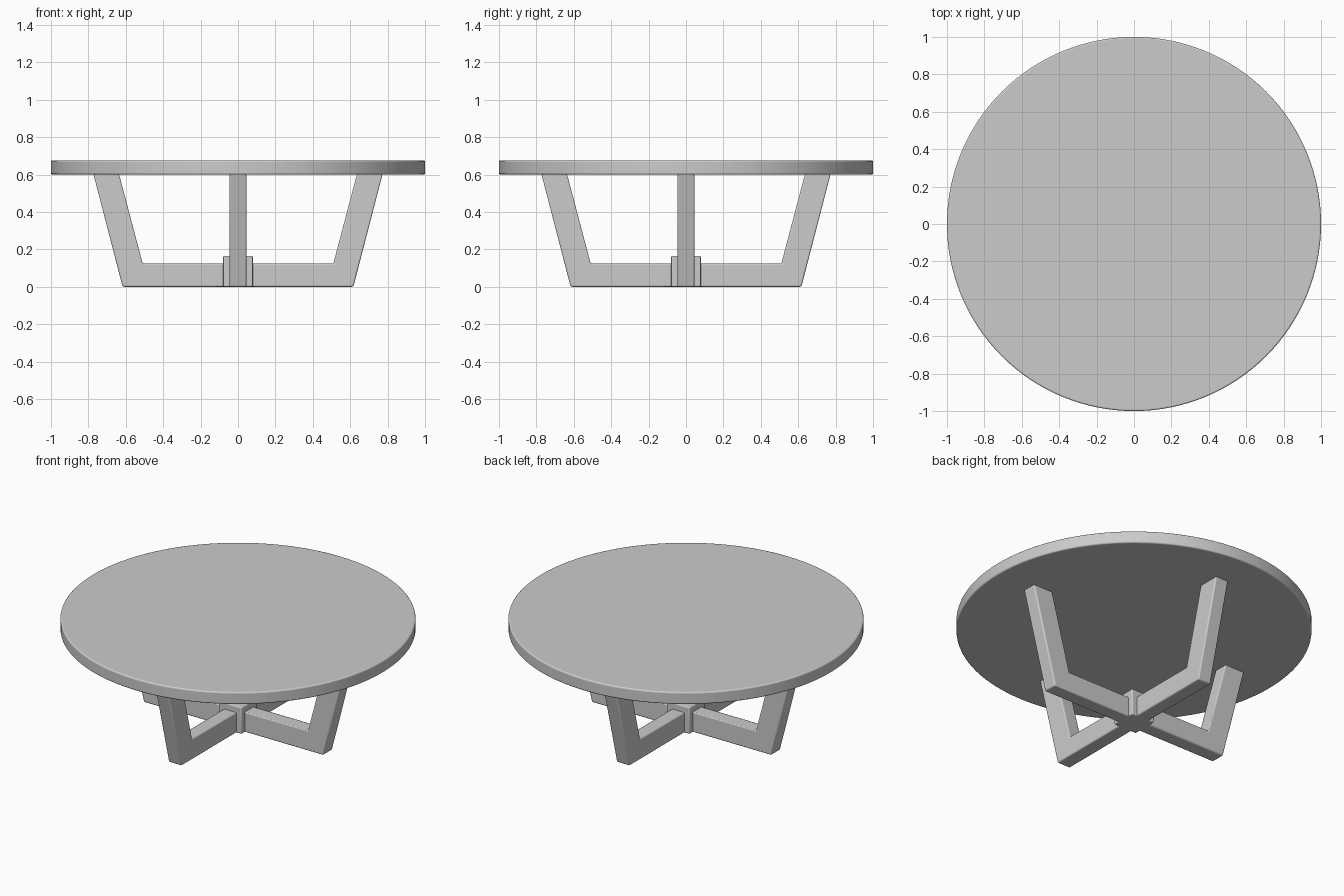
import bpy, bmesh, math

if "Cube" in bpy.data.objects:
    bpy.data.objects.remove(bpy.data.objects["Cube"])


def finish(name, bm, bevel):
    bmesh.ops.recalc_face_normals(bm, faces=bm.faces)
    mesh = bpy.data.meshes.new(name)
    bm.to_mesh(mesh)
    bm.free()
    ob = bpy.data.objects.new(name, mesh)
    bpy.context.collection.objects.link(ob)
    mod = ob.modifiers.new("soft_edges", 'BEVEL')
    mod.width = bevel
    mod.segments = 3
    mod.limit_method = 'ANGLE'
    mod.angle_limit = math.radians(30)
    bpy.ops.object.select_all(action='DESELECT')
    ob.select_set(True)
    bpy.context.view_layer.objects.active = ob
    bpy.ops.object.shade_smooth_by_angle(angle=math.radians(35))
    return ob


# Round table top
bm = bmesh.new()
bmesh.ops.create_cone(bm, cap_ends=True, segments=128, radius1=1, radius2=1, depth=0.075)
bmesh.ops.translate(bm, verts=bm.verts, vec=(0, 0, 0.6375))
finish("table_top", bm, 0.008)

# Two crossing U-shaped leg frames, splayed outwards
half = [(0.617, 0), (0.773, 0.602), (0.636, 0.602), (0.51, 0.125)]
outline = half + [(-x, z) for x, z in reversed(half)]
for name, turn in (("side_leg_frame", 0), ("front_back_leg_frame", math.pi / 2)):
    bm = bmesh.new()
    face = bm.faces.new([bm.verts.new((x, -0.045, z)) for x, z in outline])
    ext = bmesh.ops.extrude_face_region(bm, geom=[face])
    moved = [g for g in ext["geom"] if isinstance(g, bmesh.types.BMVert)]
    bmesh.ops.translate(bm, verts=moved, vec=(0, 0.09, 0))
    finish(name, bm, 0.008).rotation_euler.z = turn

# Block where the frames cross
bm = bmesh.new()
bmesh.ops.create_cube(bm, size=1)
bmesh.ops.scale(bm, verts=bm.verts, vec=(0.158, 0.158, 0.165))
bmesh.ops.translate(bm, verts=bm.verts, vec=(0, 0, 0.0825))
finish("centre_block", bm, 0.006)
